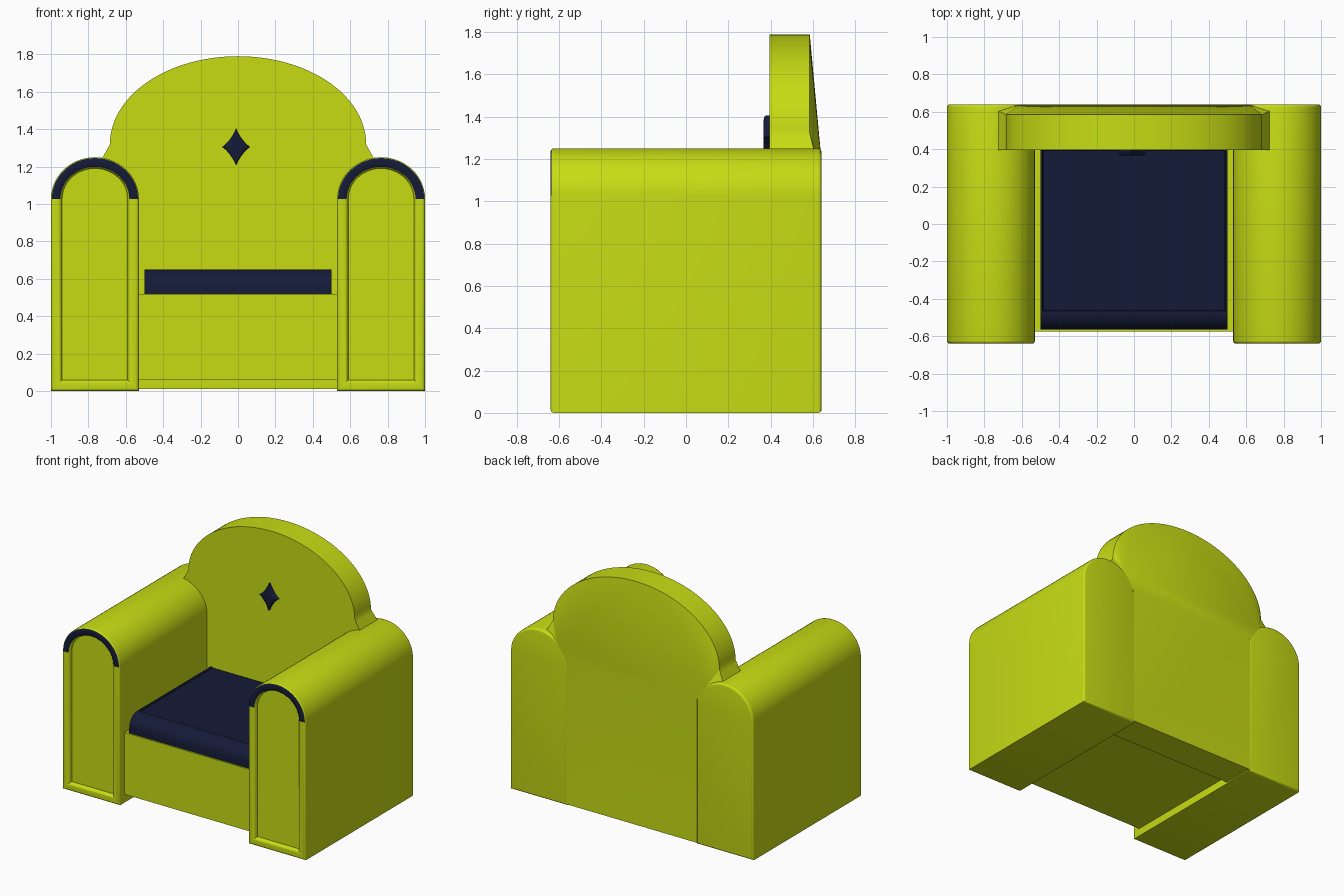
import bpy, bmesh, math
from math import sin, cos, pi

if "Cube" in bpy.data.objects:
    bpy.data.objects.remove(bpy.data.objects["Cube"])


def material(name, color):
    m = bpy.data.materials.new(name)
    m.diffuse_color = (*color, 1)
    m.use_nodes = True
    m.node_tree.nodes["Principled BSDF"].inputs["Base Color"].default_value = m.diffuse_color
    return m


LIME = material("lime_fabric", (0.57, 0.72, 0.007))
NAVY = material("navy_fabric", (0.007, 0.011, 0.04))


def finish(name, bm, mats, angle=35):
    bmesh.ops.recalc_face_normals(bm, faces=bm.faces)
    me = bpy.data.meshes.new(name)
    bm.to_mesh(me)
    bm.free()
    for m in mats:
        me.materials.append(m)
    ob = bpy.data.objects.new(name, me)
    bpy.context.collection.objects.link(ob)
    bpy.ops.object.select_all(action='DESELECT')
    ob.select_set(True)
    bpy.context.view_layer.objects.active = ob
    bpy.ops.object.shade_smooth_by_angle(angle=math.radians(angle))
    return ob


def loft(bm, rings):
    """Skin a list of closed point rings and cap both ends."""
    loops = [[bm.verts.new(p) for p in ring] for ring in rings]
    for a, b in zip(loops, loops[1:]):
        for i in range(len(a)):
            j = (i + 1) % len(a)
            bm.faces.new((a[i], a[j], b[j], b[i]))
    bm.faces.new(loops[0])
    bm.faces.new(loops[-1])
    return loops


# Arms: arched section, rounded ends, sunken front panel, navy trim on the arch
def arch(cx, d, y, n=28):
    pts = [(cx - 0.235 + d, y, d), (cx + 0.235 - d, y, d)]
    for i in range(n + 1):
        a = pi * i / n
        pts.append((cx + (0.235 - d) * cos(a), y, 1.027 + (0.223 - d) * sin(a)))
    return pts


def arm(name, cx):
    bm = bmesh.new()
    r = 0.016
    bev = [(r * (1 - cos(t)), r * (1 - sin(t))) for t in (0, pi / 8, pi / 4, 3 * pi / 8, pi / 2)]
    section = [(d, 0.64 - e) for d, e in reversed(bev)]
    section += [(d, -0.64 + e) for d, e in bev]
    section += [(0.043, -0.64), (0.051, -0.636), (0.056, -0.628), (0.06, -0.612)]
    loft(bm, [arch(cx, d, y) for d, y in section])
    for f in bm.faces:
        c = f.calc_center_median()
        if len(f.verts) == 4 and c.z > 1.028 and c.y < -0.634:
            f.material_index = 1
    finish(name, bm, [LIME, NAVY])


arm("arm_right", 0.765)
arm("arm_left", -0.765)

# Base between the arms, raised slightly off the ground
bm = bmesh.new()
loft(bm, [[(x, y, z) for x, y in ((-0.54, -0.575), (0.54, -0.575), (0.54, 0.42), (-0.54, 0.42))]
          for z in (0.06, 0.52)])
finish("seat_base", bm, [LIME])

# Backrest: elliptical crown with shoulders, rear face leaning forward at the top
N = 48
outline = [(-0.54, 0.64, 0.01), (0.54, 0.64, 0.01), (0.54, 0.64, 1.08),
           (0.74, 0.61, 1.22), (0.695, 0.59, 1.30)]
outline += [(0.685 * cos(pi * i / N), 0.585, 1.32 + 0.47 * sin(pi * i / N)) for i in range(N + 1)]
outline += [(-0.695, 0.59, 1.30), (-0.74, 0.61, 1.22), (-0.54, 0.64, 1.08)]
bm = bmesh.new()
front = [bm.verts.new((x, 0.395, z)) for x, y, z in outline]
rear = [bm.verts.new(p) for p in outline]
for i in range(len(front)):
    j = (i + 1) % len(front)
    bm.faces.new((front[i], front[j], rear[j], rear[i]))
bm.faces.new(front)
right = bm.verts.new((0.62, 0.64, 1.2))
left = bm.verts.new((-0.62, 0.64, 1.2))
bm.faces.new((rear[0], rear[1], rear[2], right, left, rear[-1]))
top = 5 + N // 2
for i in range(2, len(rear) - 1):
    bm.faces.new((right if i < top else left, rear[i], rear[i + 1]))
bm.faces.new((right, rear[top], left))
finish("backrest", bm, [LIME], 25)

# Seat cushion: rolled front edge and a slightly sunken top
bm = bmesh.new()
profile = [(0.41, 0.51), (-0.565, 0.51), (-0.565, 0.56)]
profile += [(-0.475 - 0.09 * cos(pi / 2 * i / 8), 0.56 + 0.09 * sin(pi / 2 * i / 8)) for i in range(1, 9)]
profile.append((0.41, 0.65))
loft(bm, [[(x, y, z) for y, z in profile] for x in (-0.5, 0.5)])
bm.normal_update()
bmesh.ops.recalc_face_normals(bm, faces=bm.faces)
flat = [f for f in bm.faces if all(v.co.z > 0.649 for v in f.verts)]
bmesh.ops.inset_region(bm, faces=flat, thickness=0.015, depth=0)
bmesh.ops.inset_region(bm, faces=flat, thickness=0.008, depth=-0.008)
finish("seat_cushion", bm, [NAVY])

# Four-pointed star ornament with rounded front edges
def star(scale, y):
    pts = []
    for i in range(48):
        a = 2 * pi * i / 48
        c, s = cos(a), sin(a)
        pts.append((-0.01 + 0.075 * scale * c * abs(c) ** 1.5, y, 1.305 + 0.1 * scale * s * abs(s) ** 1.5))
    return pts


bm = bmesh.new()
loft(bm, [star(1, 0.40), star(1, 0.376), star(0.93, 0.37), star(0.8, 0.367)])
finish("star_ornament", bm, [NAVY])
